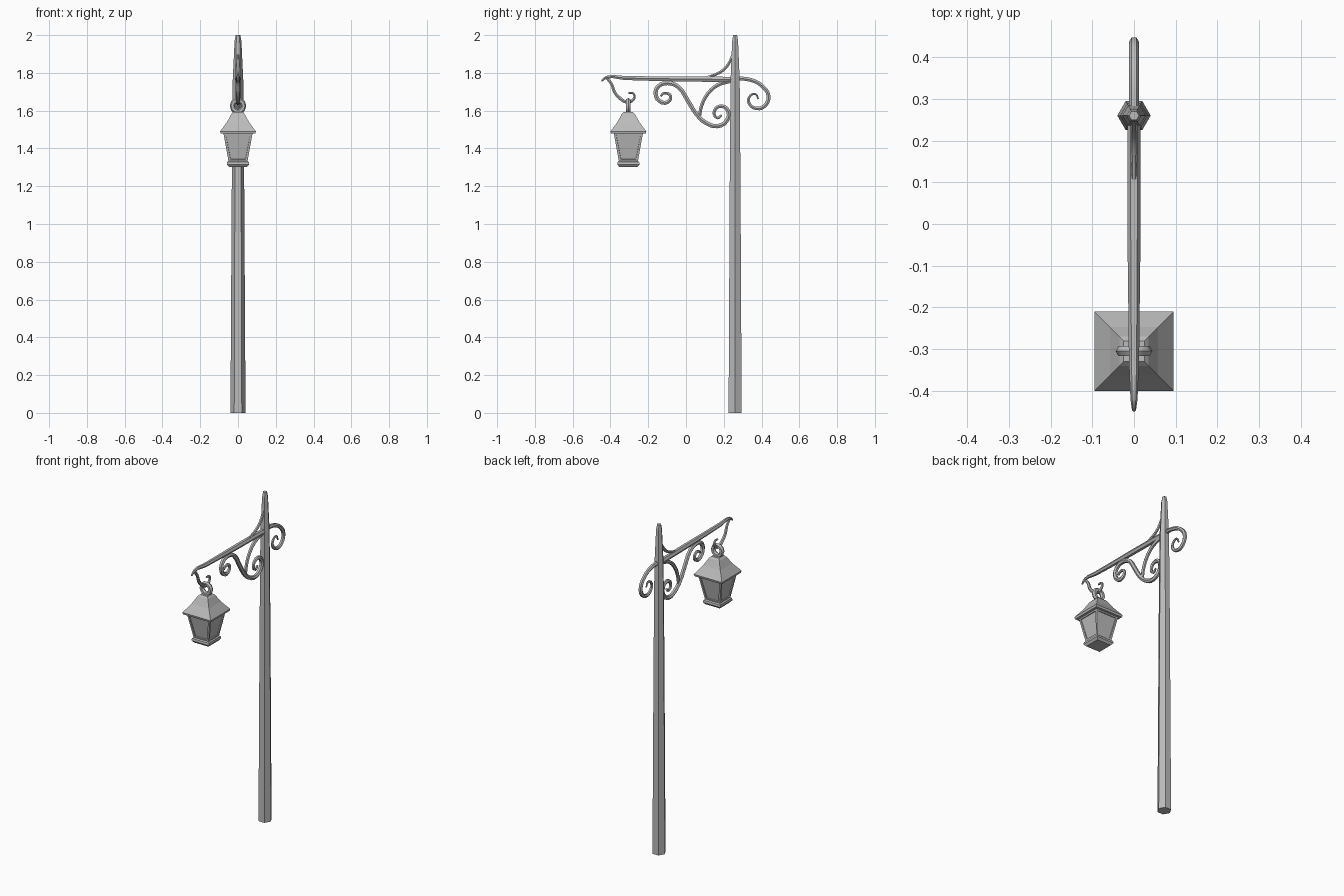
import bpy, bmesh, math
from mathutils import Matrix

cube = bpy.data.objects.get("Cube")
if cube:
    bpy.data.objects.remove(cube, do_unlink=True)

iron = bpy.data.materials.new("grey_iron")
iron.use_nodes = True
grey = (0.5, 0.5, 0.5, 1)
iron.diffuse_color = grey
iron.node_tree.nodes["Principled BSDF"].inputs["Base Color"].default_value = grey

POST_Y, LAMP_Y = 0.26, -0.305


def add_object(name, data):
    ob = bpy.data.objects.new(name, data)
    bpy.context.scene.collection.objects.link(ob)
    data.materials.append(iron)
    return ob


def stack(name, y, sides, turn, levels, panels=None):
    """Closed tower of regular rings; levels are (z, corner radius)."""
    bm = bmesh.new()
    rings = []
    for z, r in levels:
        angles = [turn + math.tau * i / sides for i in range(sides)]
        rings.append([bm.verts.new((r * math.cos(a), y + r * math.sin(a), z)) for a in angles])
    walls = []
    for low, high in zip(rings, rings[1:]):
        for i in range(sides):
            j = (i + 1) % sides
            walls.append(bm.faces.new((low[i], low[j], high[j], high[i])))
    bm.faces.new(rings[0][::-1])
    bm.faces.new(rings[-1])
    bm.normal_update()
    if panels:
        bmesh.ops.inset_individual(bm, faces=walls, thickness=panels[0])
        bmesh.ops.inset_individual(bm, faces=walls, thickness=0.001, depth=-panels[1])
    mesh = bpy.data.meshes.new(name)
    bm.to_mesh(mesh)
    bm.free()
    return add_object(name, mesh)


def square(name, levels, panels=None):
    """Square tower at the lamp; levels are (z, half width)."""
    levels = [(z, w * math.sqrt(2)) for z, w in levels]
    return stack(name, LAMP_Y, 4, math.pi / 4, levels, panels)


def rod(name, points, thick, start=1.0, end=0.4, ease=4):
    """Tapering wrought rod through (y, z) points."""
    curve = bpy.data.curves.new(name, "CURVE")
    curve.dimensions = "3D"
    curve.resolution_u = 3
    curve.bevel_depth = thick
    curve.bevel_resolution = 1
    curve.use_fill_caps = True
    spline = curve.splines.new("BEZIER")
    spline.bezier_points.add(len(points) - 1)
    last = len(points) - 1
    for i, (p, (y, z)) in enumerate(zip(spline.bezier_points, points)):
        p.co = (0, y, z)
        p.handle_left_type = p.handle_right_type = "AUTO"
        p.radius = min(1, start + (1 - start) * i / ease, end + (1 - end) * (last - i) / ease)
    ob = add_object(name, curve)
    bpy.ops.object.select_all(action="DESELECT")
    ob.select_set(True)
    bpy.context.view_layer.objects.active = ob
    bpy.ops.object.convert(target="MESH")
    bpy.ops.object.shade_smooth_by_angle(angle=math.radians(40))
    return ob


# Six-sided tapering post
stack("post", POST_Y, 6, 0, [(0, 0.04), (1.2, 0.033), (1.76, 0.028), (1.97, 0.018), (2, 0.012)])

# Arm with a drooping tip
rod("arm", [(-0.447, 1.757), (-0.42, 1.777), (-0.325, 1.773), (0, 1.768), (POST_Y, 1.765)],
    0.016, start=0.3, end=1, ease=3)

# Scrollwork
rod("arm_scroll", [
    (-0.135, 1.677), (-0.114, 1.693), (-0.082, 1.677), (-0.098, 1.645), (-0.14, 1.651),
    (-0.161, 1.693), (-0.145, 1.73), (-0.098, 1.746), (-0.04, 1.725), (0.008, 1.656),
    (0.055, 1.582), (0.108, 1.534), (0.166, 1.518), (0.214, 1.545), (0.225, 1.593),
    (0.188, 1.624), (0.15, 1.598), (0.166, 1.561), (0.188, 1.577)], 0.013, start=0.5, end=0.5)
rod("scroll_brace", [(0.235, 1.757), (0.166, 1.735), (0.114, 1.688), (0.082, 1.624),
                     (0.071, 1.565)], 0.012, end=0.8)
rod("back_scroll", [
    (0.265, 1.772), (0.346, 1.762), (0.404, 1.73), (0.437, 1.677), (0.415, 1.624),
    (0.372, 1.612), (0.335, 1.637), (0.335, 1.672), (0.367, 1.688), (0.383, 1.661)],
    0.012, end=0.4, ease=5)
rod("upper_brace", [(0.25, 1.905), (0.225, 1.847), (0.182, 1.804), (0.108, 1.776)],
    0.011, start=0.6, end=0.6, ease=2)
rod("lamp_hook", [(-0.42, 1.772), (-0.394, 1.741), (-0.378, 1.698), (-0.351, 1.667),
                  (-0.309, 1.645), (-0.277, 1.661), (-0.277, 1.69), (-0.304, 1.693)],
    0.011, start=0.7, end=0.5)

# Hanging ring, facing the front
bpy.ops.mesh.primitive_torus_add(major_segments=10, minor_segments=6, major_radius=0.03,
                                 minor_radius=0.014, location=(0, LAMP_Y, 1.625),
                                 rotation=(math.pi / 2, 0, 0))
ring = bpy.context.object
ring.name = "lamp_ring"
ring.data.materials.append(iron)
bpy.ops.object.shade_smooth_by_angle(angle=math.radians(40))

# Lantern: flared roof, panelled body and foot
square("lamp_roof", [(1.478, 0.092), (1.49, 0.095), (1.54, 0.058), (1.582, 0.035), (1.592, 0.025)])
square("lamp_body", [(1.33, 0.05), (1.48, 0.077)], panels=(0.016, 0.006))
square("lamp_foot", [(1.302, 0.048), (1.315, 0.059), (1.328, 0.057), (1.334, 0.05)])
